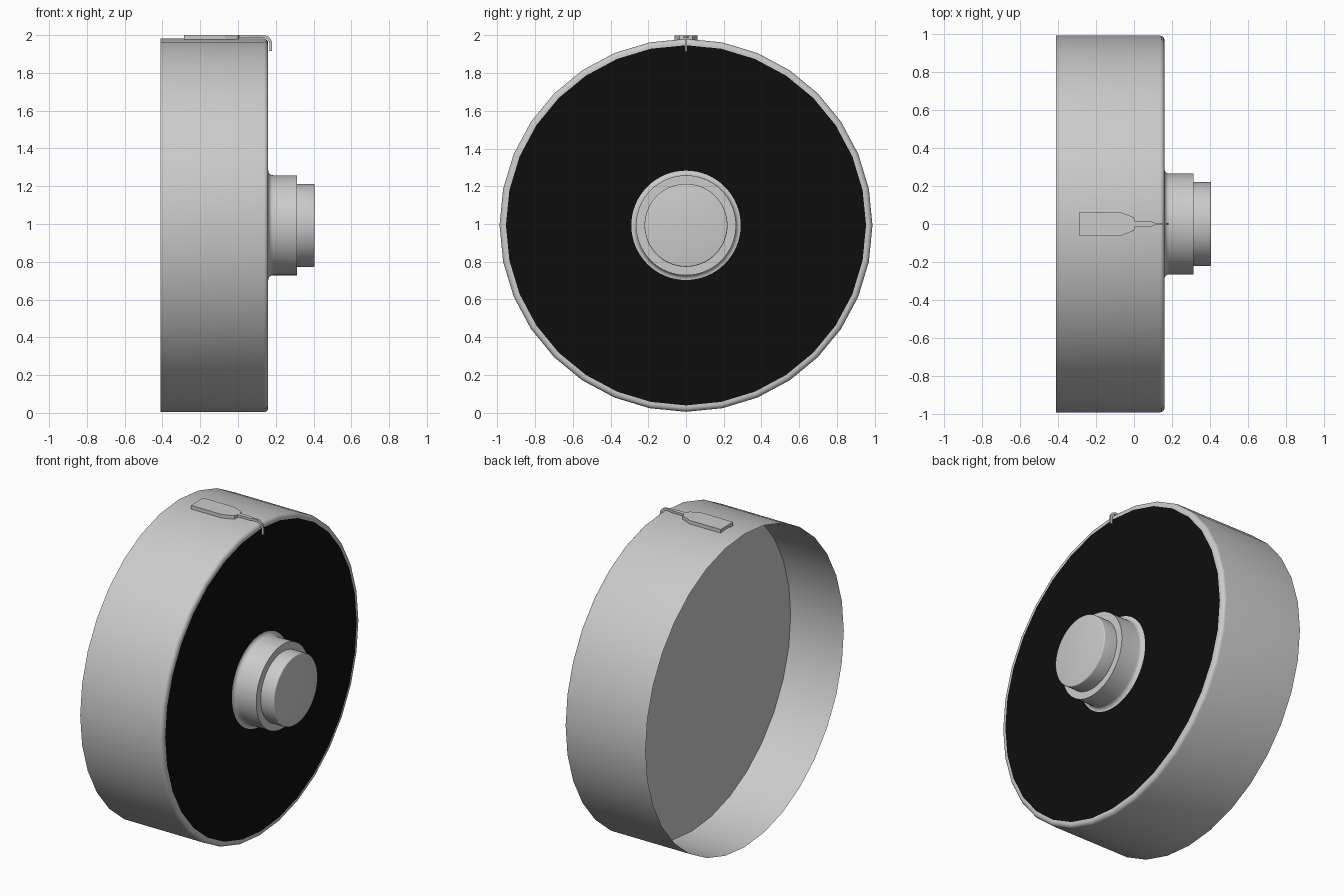
import bpy, bmesh, math

if "Cube" in bpy.data.objects:
    bpy.data.objects.remove(bpy.data.objects["Cube"])

CZ = 0.993  # height of the drum axis


def finish(name, bm, smooth=None):
    bmesh.ops.recalc_face_normals(bm, faces=bm.faces[:])
    me = bpy.data.meshes.new(name)
    bm.to_mesh(me)
    bm.free()
    ob = bpy.data.objects.new(name, me)
    bpy.context.collection.objects.link(ob)
    if smooth:
        bpy.ops.object.select_all(action='DESELECT')
        ob.select_set(True)
        bpy.context.view_layer.objects.active = ob
        bpy.ops.object.shade_smooth_by_angle(angle=math.radians(smooth))
    return ob


def lathe(name, profile, sides, cap_end=False):
    """Revolve (x, radius) points around the horizontal x axis."""
    bm = bmesh.new()
    rings = []
    for x, r in profile:
        rings.append([bm.verts.new((x, r * math.cos(a), CZ + r * math.sin(a)))
                      for a in (2 * math.pi * i / sides for i in range(sides))])
    for a, b in zip(rings, rings[1:]):
        for i in range(sides):
            j = (i + 1) % sides
            bm.faces.new((a[i], a[j], b[j], b[i]))
    if cap_end:
        bm.faces.new(rings[-1])
    return finish(name, bm, 35)


def arc(cx, cr, rad, a0, a1, n=5):
    return [(cx + rad * math.cos(math.radians(a0 + (a1 - a0) * i / n)),
             cr + rad * math.sin(math.radians(a0 + (a1 - a0) * i / n)))
            for i in range(n + 1)]


def disc(name, x, r, sides):
    bm = bmesh.new()
    bm.faces.new([bm.verts.new((x, r * math.cos(2 * math.pi * i / sides),
                                CZ + r * math.sin(2 * math.pi * i / sides)))
                  for i in range(sides)])
    return finish(name, bm)


# drum shell, open at the back, with a rounded front lip
lathe("drum_shell", [(-0.41, 0.989)] + arc(0.136, 0.965, 0.024, 90, 0) + [(0.16, 0.955)], 32)

# black front face
face = disc("front_face", 0.159, 0.957, 32)
black = bpy.data.materials.new("black")
black.diffuse_color = (0.004, 0.004, 0.004, 1)
black.use_nodes = True
black.node_tree.nodes["Principled BSDF"].inputs["Base Color"].default_value = black.diffuse_color
face.data.materials.append(black)

# grey plate closing the hollow back
disc("inner_plate", -0.04, 0.988, 32)

# stepped hub with a flared foot
lathe("hub_collar", arc(0.185, 0.290, 0.025, 180, 270) + [(0.313, 0.265), (0.313, 0.2)], 64)
lathe("hub_cap", [(0.30, 0.22)] + arc(0.398, 0.213, 0.007, 90, 0, 3), 64, True)

# pointer tag: flat plate outline, extruded
bm = bmesh.new()
half = [(-0.285, 0.062), (-0.07, 0.062), (0.0, 0.035), (0.006, 0.012)]
outline = half + [(x, -y) for x, y in reversed(half)]
plate = bm.faces.new([bm.verts.new((x, y, 1.977)) for x, y in outline])
ext = bmesh.ops.extrude_face_region(bm, geom=[plate])
bmesh.ops.translate(bm, vec=(0, 0, 0.023),
                    verts=[v for v in ext["geom"] if isinstance(v, bmesh.types.BMVert)])
finish("tag_plate", bm)

# pointer stem: thin strip that narrows and hooks down over the lip
R, T = 0.045, 0.014
stations = [(0.0, 2.0, 0.0, 2.0 - T, 0.012), (0.095, 2.0, 0.095, 2.0 - T, 0.012),
            (0.11, 2.0, 0.11, 2.0 - T, 0.005)]
for i in range(7):
    a = math.radians(90 - 15 * i)
    c, s = math.cos(a), math.sin(a)
    stations.append((0.135 + R * c, 2.0 - R + R * s,
                     0.135 + (R - T) * c, 2.0 - R + (R - T) * s, 0.005))
stations.append((0.18, 1.915, 0.18 - T, 1.915, 0.005))
bm = bmesh.new()
loops = [[bm.verts.new(p) for p in ((xt, -w, zt), (xt, w, zt), (xb, w, zb), (xb, -w, zb))]
         for xt, zt, xb, zb, w in stations]
for a, b in zip(loops, loops[1:]):
    for i in range(4):
        j = (i + 1) % 4
        bm.faces.new((a[i], a[j], b[j], b[i]))
bm.faces.new(loops[0])
bm.faces.new(loops[-1])
finish("tag_stem", bm, 30)
